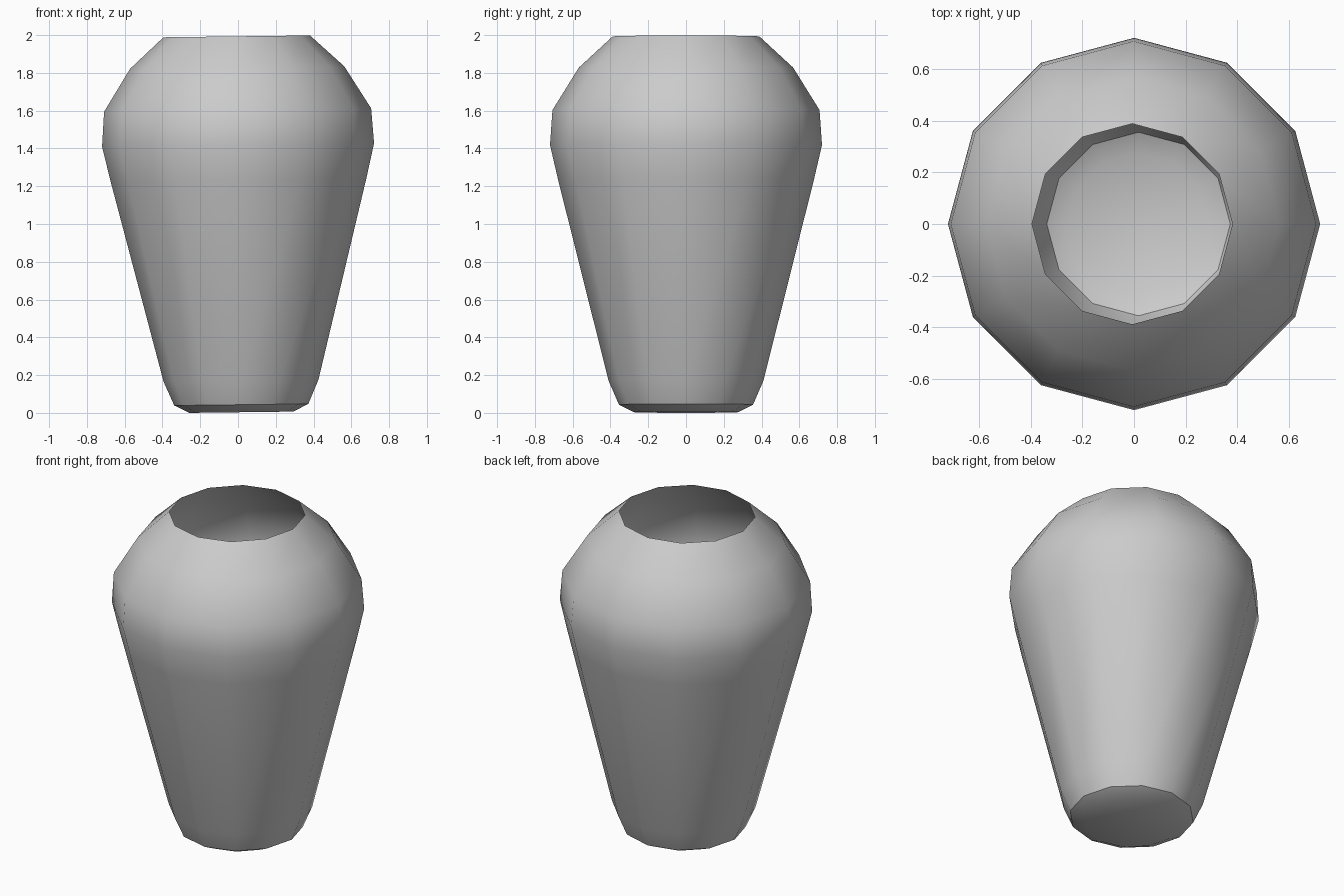
import bpy, bmesh, math

if "Cube" in bpy.data.objects:
    bpy.data.objects.remove(bpy.data.objects["Cube"])

SIDES = 12
# Outer profile from foot to open mouth: (radius, height)
PROFILE = [(0.275, 0.0), (0.355, 0.04), (0.41, 0.167), (0.677, 1.23), (0.72, 1.415),
           (0.707, 1.60), (0.567, 1.825), (0.388, 1.99)]

# Vase body: stacked rings, closed at the foot, open at the mouth
bm = bmesh.new()
rings = []
for r, z in PROFILE:
    rings.append([bm.verts.new((r * math.cos(2 * math.pi * i / SIDES),
                                r * math.sin(2 * math.pi * i / SIDES), z))
                  for i in range(SIDES)])
for low, high in zip(rings, rings[1:]):
    for i in range(SIDES):
        j = (i + 1) % SIDES
        bm.faces.new((low[i], low[j], high[j], high[i]))
bm.faces.new(list(reversed(rings[0])))

mesh = bpy.data.meshes.new("vase")
bm.to_mesh(mesh)
bm.free()
vase = bpy.data.objects.new("vase", mesh)
bpy.context.collection.objects.link(vase)

# Very slight lean to the left
vase.rotation_euler = (0, -0.0125, 0)
vase.location = (0.018, 0, 0.0035)

# Smooth sides with a crisp shoulder edge
bpy.context.view_layer.objects.active = vase
vase.select_set(True)
bpy.ops.object.shade_smooth_by_angle(angle=math.radians(31))
